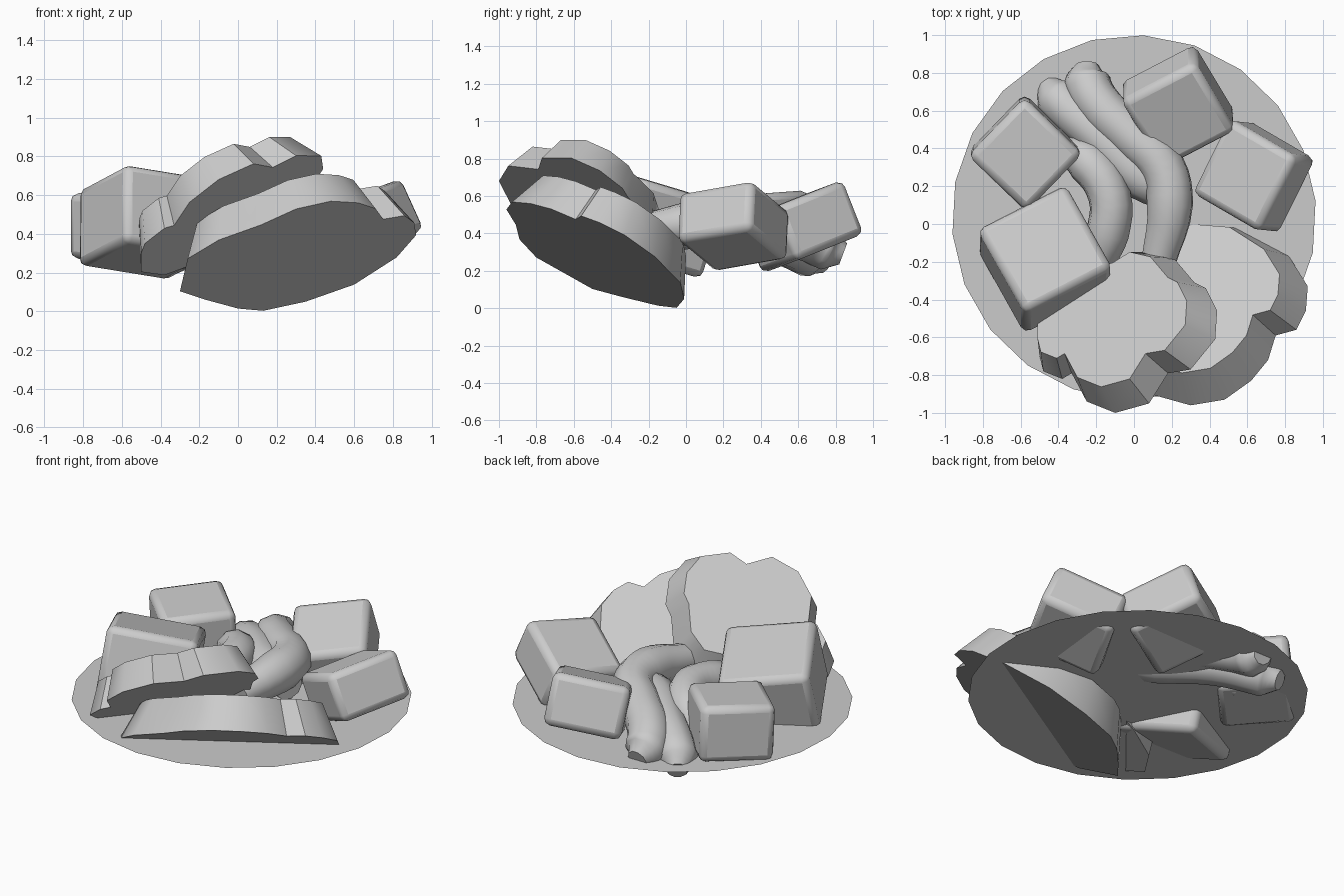
import bpy, bmesh, math
from mathutils import Vector, Matrix

if "Cube" in bpy.data.objects:
    bpy.data.objects.remove(bpy.data.objects["Cube"], do_unlink=True)


def add_object(name, bm):
    bmesh.ops.recalc_face_normals(bm, faces=bm.faces)
    mesh = bpy.data.meshes.new(name)
    bm.to_mesh(mesh)
    bm.free()
    obj = bpy.data.objects.new(name, mesh)
    bpy.context.collection.objects.link(obj)
    return obj


def smooth(obj, degrees):
    bpy.ops.object.select_all(action='DESELECT')
    obj.select_set(True)
    bpy.context.view_layer.objects.active = obj
    bpy.ops.object.shade_smooth_by_angle(angle=math.radians(degrees))


def slice_piece(name, outline, height, slope_x, slope_y, thickness, taper):
    """Lobed outline on a tilted plane, extruded and narrowed towards the top."""
    bm = bmesh.new()
    base = [bm.verts.new((x, y, height + slope_x * x + slope_y * y))
            for x, y in outline]
    centre = sum((v.co for v in base), Vector()) / len(base)
    up = Vector((-slope_x, -slope_y, 1)).normalized() * thickness
    top = [bm.verts.new(centre + (v.co - centre) * taper + up) for v in base]
    bm.faces.new(base)
    bm.faces.new(top)
    count = len(base)
    for i in range(count):
        j = (i + 1) % count
        bm.faces.new((base[i], base[j], top[j], top[i]))
    smooth(add_object(name, bm), 44)


def chunk(name, top_centre, edge_a, edge_b, size, depth):
    """Bevelled block hanging below a tilted top face."""
    a = Vector(edge_a).normalized()
    n = a.cross(Vector(edge_b)).normalized()
    b = n.cross(a)
    bm = bmesh.new()
    bmesh.ops.create_cube(bm, size=1)
    bmesh.ops.scale(bm, vec=(size, size, depth), verts=bm.verts)
    obj = add_object(name, bm)
    frame = Matrix((a, b, n)).transposed().to_4x4()
    frame.translation = Vector(top_centre) - n * depth / 2
    obj.matrix_world = frame
    bevel = obj.modifiers.new("Rounded edges", 'BEVEL')
    bevel.width = 0.04
    bevel.segments = 2
    smooth(obj, 40)


def strand(name, points, radius):
    """Thick smooth tube through a few points, with narrowed ends."""
    curve = bpy.data.curves.new(name, 'CURVE')
    curve.dimensions = '3D'
    curve.bevel_depth = radius
    curve.bevel_resolution = 3
    curve.resolution_u = 4
    curve.use_fill_caps = True
    spline = curve.splines.new('BEZIER')
    spline.bezier_points.add(len(points) - 1)
    for knot, co in zip(spline.bezier_points, points):
        knot.co = co
        knot.handle_left_type = knot.handle_right_type = 'AUTO'
    spline.bezier_points[0].radius = 0.5
    spline.bezier_points[-1].radius = 0.75
    obj = bpy.data.objects.new(name, curve)
    bpy.context.collection.objects.link(obj)
    bpy.ops.object.select_all(action='DESELECT')
    obj.select_set(True)
    bpy.context.view_layer.objects.active = obj
    bpy.ops.object.convert(target='MESH')
    smooth(bpy.context.object, 50)


# Thin flat plate
bm = bmesh.new()
bmesh.ops.create_circle(bm, cap_ends=True, segments=22, radius=0.965)
plate = add_object("plate", bm)
plate.location = (0, 0.035, 0.285)
plate.rotation_euler.z = math.radians(-3)

# Two overlapping lobed slices at the front
slice_piece("lower_slice", [
    (-.30, -.50), (-.17, -.34), (0, -.15), (.13, -.05), (.35, -.01),
    (.60, -.03), (.82, -.17), (.92, -.33), (.91, -.46), (.86, -.56),
    (.75, -.59), (.71, -.72), (.62, -.83), (.48, -.93), (.30, -.96),
    (.12, -.91), (-.10, -.89), (-.26, -.80)], -.064, .31, -.52, .215, .83)
slice_piece("upper_slice", [
    (-.50, -.70), (-.48, -.78), (-.38, -.82), (-.33, -.79), (-.25, -.94),
    (-.10, -1.0), (.08, -.95), (.18, -.79), (.30, -.77), (.43, -.61),
    (.44, -.46), (.38, -.34), (.32, -.31), (.21, -.18), (.08, -.15),
    (-.03, -.22), (-.20, -.24), (-.38, -.32), (-.50, -.50)],
    .254, .587, -.485, .18, .84)

# Four tilted rounded chunks
chunk("front_right_chunk", (-.47, -.125, .66), (.43, .22, -.07), (-.21, .40, -.12), .53, .42)
chunk("back_right_chunk", (-.575, .365, .61), (.27, -.26, -.02), (.29, .27, .02), .43, .34)
chunk("back_left_chunk", (.235, .565, .58), (.18, -.30, -.12), (.35, .16, .06), .45, .31)
chunk("left_chunk", (.575, .26, .57), (-.31, .18, -.15), (-.21, -.32, -.08), .45, .29)

# Curled strands in the middle
strand("long_strand", [
    (-.25, .84, .29), (-.25, .76, .32), (-.20, .65, .37), (-.02, .47, .42),
    (.15, .30, .45), (.19, .10, .46), (.13, -.20, .42)], .125)
strand("short_strand", [
    (-.42, .42, .32), (-.25, .33, .40), (-.13, .15, .44), (-.14, -.05, .42),
    (-.20, -.22, .37)], .115)
strand("low_strand", [
    (-.46, .74, .24), (-.41, .67, .28), (-.20, .48, .36), (.05, .24, .39),
    (.25, .14, .38)], .12)
